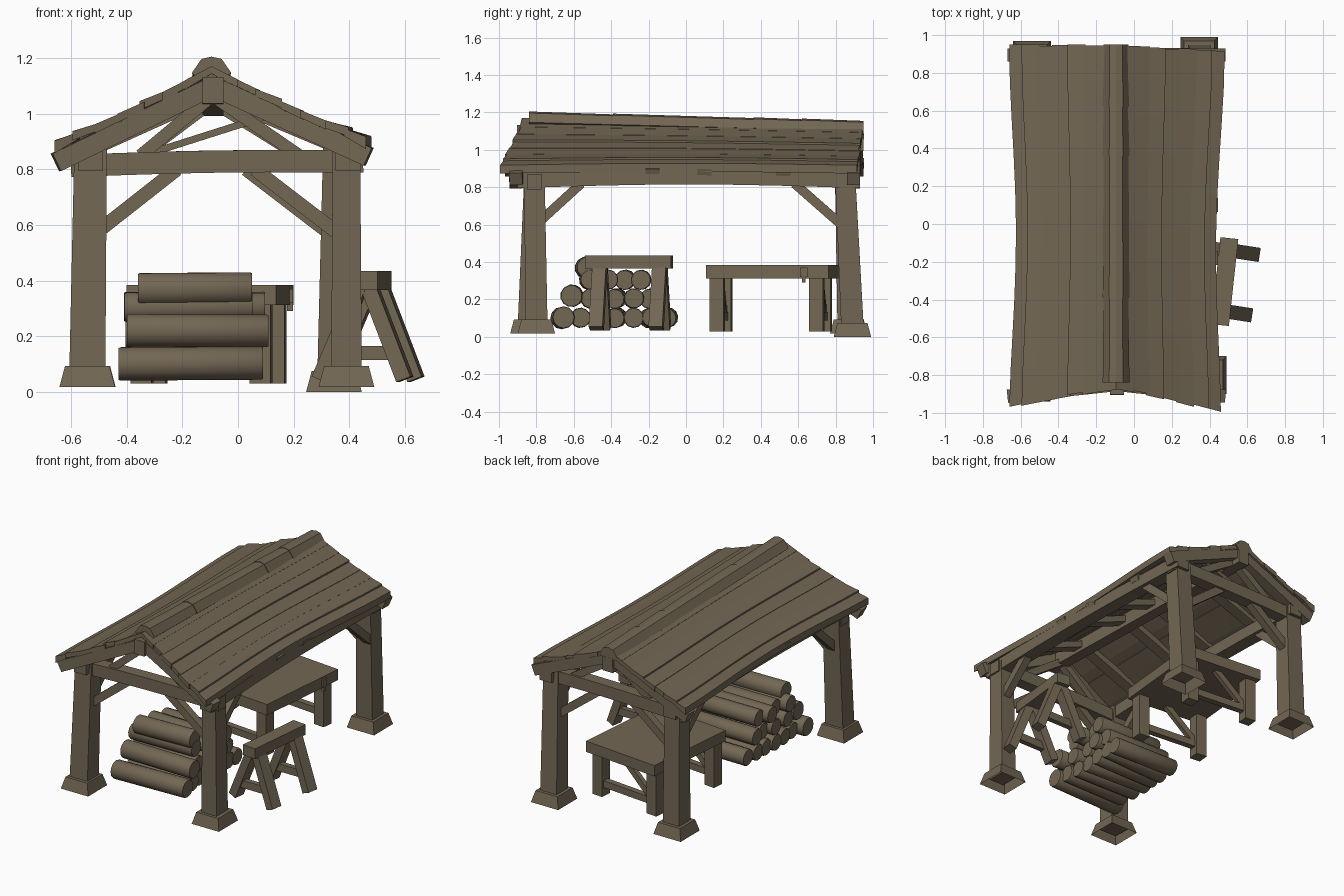
import bpy, bmesh, math, random
from mathutils import Vector, Matrix

if "Cube" in bpy.data.objects:
    bpy.data.objects.remove(bpy.data.objects["Cube"])

random.seed(4)
wood = bpy.data.materials.new("weathered_wood")
wood.diffuse_color = (0.17, 0.135, 0.088, 1)
wood.use_nodes = True
wood.node_tree.nodes["Principled BSDF"].inputs["Base Color"].default_value = wood.diffuse_color


def finish(name, bm, smooth=False):
    bmesh.ops.recalc_face_normals(bm, faces=bm.faces)
    me = bpy.data.meshes.new(name)
    bm.to_mesh(me)
    bm.free()
    me.materials.append(wood)
    ob = bpy.data.objects.new(name, me)
    bpy.context.collection.objects.link(ob)
    if smooth:
        bpy.context.view_layer.objects.active = ob
        ob.select_set(True)
        bpy.ops.object.shade_smooth_by_angle(angle=math.radians(40))
        ob.select_set(False)
    return ob


def loft(name, rings, cap_start=True, cap_end=True, smooth=False):
    """Skin a list of equal closed rings into one solid."""
    bm = bmesh.new()
    vs = [[bm.verts.new(p) for p in r] for r in rings]
    n = len(rings[0])
    for a, b in zip(vs, vs[1:]):
        for i in range(n):
            j = (i + 1) % n
            bm.faces.new((a[i], a[j], b[j], b[i]))
    if cap_start:
        bm.faces.new(vs[0])
    if cap_end:
        bm.faces.new(vs[-1])
    return finish(name, bm, smooth)


def beam(name, a, b, w, h, taper=1.0, arch=0.0, segs=1):
    """Timber from a to b: w is the level width, h the depth, arch lifts the middle."""
    a, b = Vector(a), Vector(b)
    d = (b - a).normalized()
    ref = Vector((0, 1, 0)) if abs(d.z) > 0.98 else Vector((0, 0, 1))
    side = d.cross(ref).normalized()
    up = side.cross(d)
    rings = []
    for k in range(segs + 1):
        t = k / segs
        c = a.lerp(b, t) + up * arch * math.sin(math.pi * t)
        s = 1 + (taper - 1) * t
        rings.append([c + side * w / 2 * s * i + up * h / 2 * s * j
                      for i, j in ((-1, -1), (1, -1), (1, 1), (-1, 1))])
    return loft(name, rings)


def square(x, y, z, r):
    return [(x + r * i, y + r * j, z) for i, j in ((-1, -1), (1, -1), (1, 1), (-1, 1))]


# Posts with flared, hollow footings
posts = {"front_left": (-0.542, -0.84, -0.53, -0.81, 0.13), "front_right": (0.39, -0.80, 0.39, -0.81, 0.11),
         "back_left": (-0.54, 0.87, -0.53, 0.85, 0.12), "back_right": (0.345, 0.89, 0.36, 0.85, 0.12)}
for n, (x, y, tx, ty, w) in posts.items():
    beam(n + "_post", (x, y, 0.05), (tx, ty, 0.88), w, 0.12, taper=0.9)
    z = 0.0 if n == "back_right" else 0.018
    loft(n + "_footing", [square(x, y, z, 0.1), square(x, y, z + 0.075, 0.08)], cap_start=False)

# Side beams and their knee braces
for n, x0, x1 in (("left", -0.53, -0.53), ("right", 0.395, 0.38)):
    beam(n + "_side_beam", (x0, -0.9, 0.835), (x1, 0.93, 0.835), 0.09, 0.08, arch=0.02, segs=8)
    beam(n + "_front_side_brace", (x0, -0.79, 0.61), (x0, -0.56, 0.82), 0.05, 0.05)
    beam(n + "_back_side_brace", (x1, 0.83, 0.60), (x1, 0.58, 0.82), 0.05, 0.05)

# Cross ties, knee braces, end rafters and gable struts at both ends
for n, y, yr, ye, xr, dz in (("front", -0.81, -0.85, -0.91, 0.39, 0.0), ("back", 0.86, 0.90, 0.895, 0.36, -0.02)):
    beam(n + "_tie", (-0.60, y, 0.812), (xr + 0.06, y, 0.828), 0.08, 0.08, arch=0.008, segs=6)
    beam(n + "_left_brace", (-0.50, y, 0.58), (-0.22, y, 0.80), 0.05, 0.05)
    beam(n + "_right_brace", (xr - 0.03, y, 0.57), (xr - 0.33, y, 0.80), 0.05, 0.05)
    beam(n + "_left_rafter", (-0.655, ye, 0.825), (-0.09, yr, 1.10 + dz), 0.07, 0.07)
    beam(n + "_right_rafter", (0.47, ye, 0.845), (-0.09, yr, 1.10 + dz), 0.07, 0.07)
    beam(n + "_left_strut", (-0.35, y, 0.85), (-0.11, y, 1.05 + dz), 0.05, 0.045)
    beam(n + "_right_strut", (0.22, y, 0.85), (-0.07, y, 1.05 + dz), 0.05, 0.045)
beam("gable_diagonal", (-0.31, 0.80, 0.86), (0.13, 0.80, 1.0), 0.03, 0.025)

# Ridge beam and intermediate rafters
beam("ridge_beam", (-0.09, -0.905, 1.085), (-0.09, 0.95, 1.04), 0.075, 0.095)
for i, y in enumerate((-0.60, -0.18, 0.10, 0.52)):
    for n, x in (("left", -0.62), ("right", 0.437)):
        beam(f"{n}_rafter_{i + 1}", (x, y, 0.878), (-0.09, y, 1.095 - 0.015 * (y + 1)), 0.075, 0.04)


# Roof boards: overlapping courses running along the ridge, eaves pinched at mid-length
def roof_point(sign, t, v, lift):
    yf = -0.872 - (0.10 if sign < 0 else 0.128) * t ** 1.2
    yb = 0.948 if sign < 0 else 0.945 - 0.03 * t
    y = yf + (yb - yf) * v
    half = (0.565 if sign < 0 else 0.555 + 0.02 * v) - 0.035 * math.sin(math.pi * min(1, v * 1.05)) ** 1.5
    ridge = 1.172 - 0.035 * v
    eave = (0.9 if sign < 0 else 0.917) + 0.01 * math.sin(math.pi * v)
    z = ridge + (eave - ridge) * t - 0.012 * math.sin(math.pi * t) + lift
    return Vector((-0.095 + sign * half * t, y, z))


COURSES = 7
for n, sign in (("left", -1), ("right", 1)):
    for k in range(COURSES):
        t0, t1 = k / COURSES, min(1.0, (k + 1.2) / COURSES)
        lo = 0.01 if k in (2, 5) else random.uniform(0.0, 0.003)
        thick = 0.045 if k == COURSES - 1 else 0.033
        dy0, dy1 = random.uniform(-0.007, 0.007), random.uniform(-0.006, 0.004)
        rings = []
        for m in range(11):
            v = m / 10
            off = Vector((0, dy0 + (dy1 - dy0) * v, 0))
            rings.append([roof_point(sign, t0, v, -0.028) + off, roof_point(sign, t1, v, lo - thick) + off,
                          roof_point(sign, t1, v, lo) + off, roof_point(sign, t0, v, -0.001) + off])
        loft(f"{n}_roof_board_{k + 1}", rings)

# Ridge caps in four lengths
cuts = (-0.84, -0.39, 0.36, 0.62, 0.945)
for i, (y0, y1) in enumerate(zip(cuts, cuts[1:])):
    rings = []
    for y, g in ((y0, 1.04), (y1 + 0.005, 0.97)):
        zb = 1.147 - 0.026 * (y + 0.84)
        rings.append([(-0.095 + px * g, y, zb + pz * g) for px, pz in
                      ((-0.068, 0.0), (-0.035, 0.048), (0.0, 0.056), (0.035, 0.048),
                       (0.068, 0.0), (0.045, -0.02), (-0.045, -0.02))])
    loft(f"ridge_cap_{i + 1}", rings)

# Work table, turned slightly
table = [beam("table_top", (-0.10, 0.13, 0.348), (-0.10, 0.79, 0.348), 0.54, 0.072)]
for n, x in (("left", -0.32), ("right", 0.11)):
    for m, y in (("front", 0.185), ("back", 0.72)):
        table.append(beam(f"table_{m}_{n}_leg", (x, y, 0.03), (x, y, 0.32), 0.075, 0.075))
for m, y in (("front", 0.185), ("back", 0.72)):
    table.append(beam(f"table_{m}_stretcher", (-0.32, y, 0.11), (0.11, y, 0.11), 0.04, 0.045))
    table.append(beam(f"table_{m}_diagonal", (-0.29, y, 0.13), (-0.08, y, 0.32), 0.03, 0.04))
pivot = Vector((-0.10, 0.46, 0))
for ob in table:
    ob.matrix_world = Matrix.Translation(pivot) @ Matrix.Rotation(-0.095, 4, 'Z') @ Matrix.Translation(-pivot)
beam("table_side_peg", (0.185, 0.61, 0.345), (0.187, 0.65, 0.345), 0.025, 0.05)
beam("table_side_peg_tip", (0.187, 0.63, 0.29), (0.187, 0.63, 0.33), 0.02, 0.02)

# Sawhorse
beam("sawhorse_top", (0.455, -0.535, 0.40), (0.505, -0.075, 0.40), 0.095, 0.068)
for n, y, cx in (("front", -0.46, 0.455), ("back", -0.14, 0.495)):
    beam(f"sawhorse_{n}_right_leg", (cx + 0.145, y - 0.02, 0.045), (cx + 0.015, y, 0.385), 0.075, 0.055)
    beam(f"sawhorse_{n}_left_leg", (cx - 0.16, y + 0.02, 0.045), (cx - 0.015, y, 0.385), 0.075, 0.055)
    beam(f"sawhorse_{n}_rung", (cx - 0.11, y, 0.14), (cx + 0.10, y, 0.14), 0.035, 0.05)


# Stacked logs
def log(name, x0, x1, y, z, r):
    tilt, turn = random.uniform(-0.008, 0.008), random.uniform(0, 1)
    rings = []
    for x, s, o in ((x0, 0.94, -1), (x0 + 0.006, 1, -1), (x1 - 0.006, 1, 1), (x1, 0.94, 1)):
        rings.append([(x, y + tilt * o + r * s * math.cos(a + turn), z + tilt * 0.3 * o + r * s * math.sin(a + turn))
                      for a in (math.tau * k / 12 for k in range(12))])
    loft(name, rings, smooth=True)


rows = (("bottom", 0.102, (-0.66, -0.565, -0.47, -0.375, -0.28, -0.19, -0.10)),
        ("second", 0.205, (-0.61, -0.51, -0.375, -0.28, -0.19)),
        ("third", 0.305, (-0.515, -0.42, -0.325, -0.24)),
        ("top", 0.37, (-0.53,)))
for n, z, ys in rows:
    for i, y in enumerate(ys):
        j = random.uniform(-0.025, 0.025)
        lead = i == 0 and n != "third"
        x0, x1 = {"bottom": (-0.43, 0.09), "second": (-0.40, 0.11), "third": (-0.38, 0.08),
                  "top": (-0.36, 0.05)}[n]
        if not lead:
            x0, x1 = -0.385 + j, 0.075 + j
        log(f"{n}_log_{i + 1}", x0, x1, y, z + (0.015 if lead and n == "second" else 0), 0.06 if lead else 0.054)
